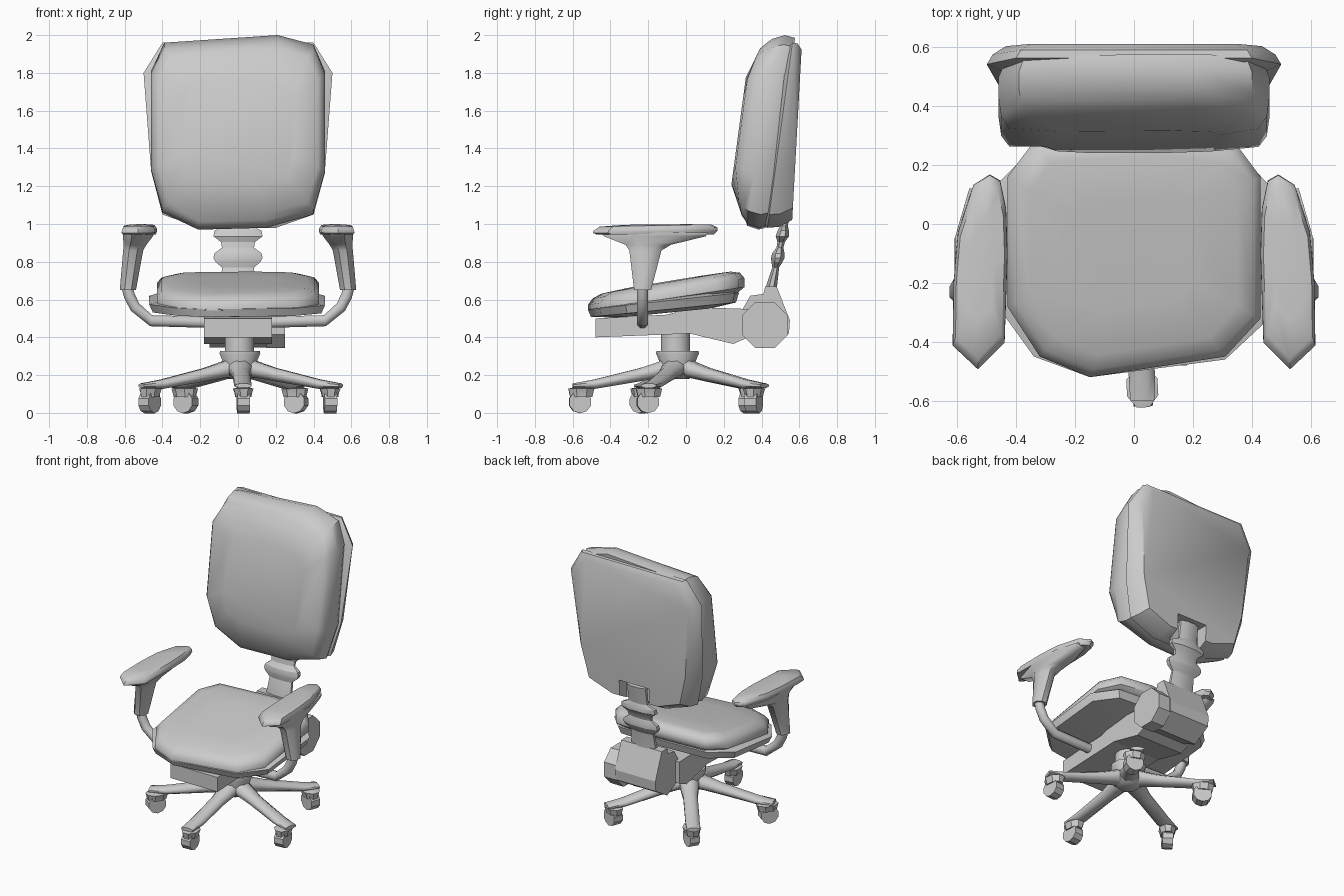
import bpy, bmesh, math
from mathutils import Vector, Matrix

if "Cube" in bpy.data.objects:
    bpy.data.objects.remove(bpy.data.objects["Cube"])

grey = bpy.data.materials.new("plain grey")
grey.use_nodes = True
COL = (0.6, 0.6, 0.6, 1)
grey.diffuse_color = COL
grey.node_tree.nodes["Principled BSDF"].inputs["Base Color"].default_value = COL


def loft(name, rings, smooth=35):
    """Closed solid skinned over rings of equal length."""
    bm = bmesh.new()
    loops = [[bm.verts.new(p) for p in r] for r in rings]
    n = len(loops[0])
    for a, b in zip(loops, loops[1:]):
        for i in range(n):
            j = (i + 1) % n
            bm.faces.new((a[i], a[j], b[j], b[i]))
    bm.faces.new(loops[0])
    bm.faces.new(loops[-1])
    bmesh.ops.recalc_face_normals(bm, faces=bm.faces)
    me = bpy.data.meshes.new(name)
    bm.to_mesh(me)
    bm.free()
    me.materials.append(grey)
    ob = bpy.data.objects.new(name, me)
    bpy.context.collection.objects.link(ob)
    bpy.ops.object.select_all(action="DESELECT")
    ob.select_set(True)
    bpy.context.view_layer.objects.active = ob
    if smooth:
        bpy.ops.object.shade_smooth_by_angle(angle=math.radians(smooth))
    return ob


def oval(cx, cy, z, hx, hy, n=8):
    k = [2 * math.pi * (i + 0.5) / n for i in range(n)]
    s = 1 / math.cos(math.pi / n)
    return [(cx + hx * s * math.cos(a), cy + hy * s * math.sin(a), z) for a in k]


def prism(name, profile, x0, x1):
    return loft(name, [[(x, y, z) for y, z in profile] for x in (x0, x1)], 0)


def tube(name, path, r, n=8):
    pts = [Vector(p) for p in path]
    rings = []
    for i, p in enumerate(pts):
        d = (pts[min(i + 1, len(pts) - 1)] - pts[max(i - 1, 0)]).normalized()
        u = Vector((0, 1, 0))
        v = d.cross(u)
        rings.append([p + r * (u * math.cos(t) + v * math.sin(t))
                      for t in (2 * math.pi * (k + 0.5) / n for k in range(n))])
    return loft(name, rings, 50)


def scaled(outline, c, sx, sy):
    return [(c[0] + (x - c[0]) * sx, c[1] + (y - c[1]) * sy) for x, y in outline]


# Seat cushion and pan, both tilted up towards the back
seat = [(-.43, .16), (-.43, -.28), (-.32, -.45), (-.15, -.52), (.31, -.45),
        (.43, -.32), (.43, .16), (.34, .28), (.1, .31), (-.34, .28)]


def seat_ring(s, base, slope, outline=seat):
    return [(x, y, base + slope * y) for x, y in scaled(outline, (0, -.1), s, s)]


loft("seat_cushion", [seat_ring(.92, .60, .14), seat_ring(1, .62, .15),
                      seat_ring(1, .66, .17), seat_ring(.94, .692, .175),
                      seat_ring(.82, .708, .17), seat_ring(.45, .713, .165)], 50)
pan = [(-.47, .13), (-.47, -.27), (-.34, -.45), (-.15, -.52), (.31, -.46),
       (.46, -.32), (.46, .13), (.34, .26), (0, .28), (-.34, .26)]
loft("seat_pan", [seat_ring(.6, .54, .1, pan), seat_ring(.96, .558, .1, pan),
                  seat_ring(1, .605, .11, pan), seat_ring(.9, .62, .13, pan)], 40)


# Backrest cushion and shell, leaning back
def lean(z):
    return .43 + .135 * (z - .97)


def back_ring(outline, sx, sz, depth, fall=0.0, taper=0.0):
    ring = []
    for x, z in scaled(outline, (0, 1.5), sx, sz):
        over = max(0, abs(z - 1.52) - .28)
        ring.append((x, lean(z) + depth + fall * over + taper * (1.9 - z), z))
    return ring


pad = [(-.46, 1.81), (-.39, 1.96), (.21, 2.0), (.40, 1.95), (.46, 1.81),
       (.46, 1.27), (.40, 1.05), (.15, .98), (-.21, .97), (-.40, 1.06), (-.46, 1.28)]
loft("back_cushion", [back_ring(pad, .95, .97, .01), back_ring(pad, 1, 1, -.045),
                      back_ring(pad, 1, .96, -.11), back_ring(pad, .98, .92, -.175, .25),
                      back_ring(pad, .92, .86, -.213, .35),
                      back_ring(pad, .65, .55, -.222)], 50)
plate = [(-.5, 1.8), (-.4, 1.96), (.4, 1.96), (.5, 1.8), (.46, 1.28),
         (.4, 1.05), (.2, .98), (-.2, .98), (-.4, 1.05), (-.46, 1.28)]
shell = loft("back_shell", [back_ring(plate, .9, .95, -.02), back_ring(plate, 1, 1, 0),
                            back_ring(plate, .96, .99, .03, taper=.035),
                            back_ring(plate, .87, .92, .055, taper=.08)], 40)

# Notch in the shell for the post
cutter = prism("notch_cutter", [(.485, .9), (.485, 1.13), (.75, 1.13), (.75, .9)], -.115, .115)
mod = shell.modifiers.new("notch", "BOOLEAN")
mod.operation = "DIFFERENCE"
mod.object = cutter
bpy.context.view_layer.objects.active = shell
bpy.ops.object.modifier_apply(modifier="notch")
bpy.data.objects.remove(cutter)

# Ribbed flexible post behind the seat: height, depth position, half width, half depth
post = [(.60, .45, .09, .03), (.68, .455, .09, .028), (.77, .475, .085, .018),
        (.80, .482, .12, .03), (.82, .486, .13, .036), (.845, .489, .125, .033),
        (.875, .497, .085, .018), (.905, .504, .09, .02), (.935, .51, .13, .035),
        (.965, .515, .125, .03), (.99, .519, .07, .02), (1.11, .535, .07, .025)]
loft("back_post", [oval(0, y, z, hx, hy) for z, y, hx, hy in post], 22)

# Tilt mechanism
prism("tilt_beam", [(-.48, .40), (.02, .42), (.25, .365), (.33, .40), (.33, .55),
                    (.04, .56), (-.1, .52), (-.48, .50)], -.18, .18)
prism("tilt_housing", [(.42, .67), (.48, .67), (.55, .49), (.545, .42), (.42, .345),
                       (.30, .40), (.30, .55), (.34, .62), (.41, .63)], -.15, .16)
prism("tilt_knob", [(y, z) for y, z, _ in oval(.418, .465, 0, .122, .122)], .15, .25)

# Armrests, one per side
arm_pad = [(.49, .165), (.545, .13), (.597, -.03), (.612, -.2), (.615, -.41),
           (.53, -.49), (.44, -.40), (.43, -.1), (.435, .05), (.455, .145)]


def pad_ring(s, base, slope):
    return [(x, y, base + slope * y) for x, y in scaled(arm_pad, (.525, -.16), s, s)]


for side, m in (("left", 1), ("right", -1)):
    def flip(rings):
        return [[(m * p[0], p[1], p[2]) for p in r] for r in rings]
    loft(side + "_arm_pad", flip([pad_ring(.95, .945, 0), pad_ring(1.01, .962, .02),
                                  pad_ring(1, .978, .03), pad_ring(.9, .995, .02),
                                  pad_ring(.5, .999, .01)]), 45)
    loft(side + "_arm_support", flip([
        oval(.583, -.23, .65, .043, .045), oval(.555, -.215, .86, .053, .085),
        oval(.545, -.20, .89, .06, .12), oval(.53, -.165, .935, .08, .27),
        oval(.525, -.165, .955, .083, .285)]), 50)
    tube(side + "_arm_tube", [(m * x, -.23, z) for x, z in
                              ((.588, .67), (.575, .62), (.545, .56), (.46, .488), (.1, .478))], .032)

# Gas column and hub
HUB = Vector((.01, -.045, 0))
loft("column", [oval(.007, -.055, z, .077, .077, 12) for z in (.3, .44)])
loft("base_hub", [oval(HUB.x, HUB.y, z, r, r, 10) for z, r in
                  ((.18, .06), (.21, .095), (.27, .09), (.315, .108), (.328, .105))], 45)


# Five legs with casters
def placed(rings, mat):
    return [[mat @ Vector(p) for p in r] for r in rings]


def leg_ring(r, lo, hi, w):
    return [(r, y, z) for y, z, _ in oval(0, (lo + hi) / 2, 0, w, (hi - lo) / 2)]


swivel = [3, 5, 70, 60, -35]
for i in range(5):
    turn = math.radians(-88 + 72 * i)
    mat = Matrix.Translation(HUB) @ Matrix.Rotation(turn, 4, "Z")
    loft("leg_%d" % (i + 1), placed([leg_ring(.02, .19, .305, .065), leg_ring(.1, .185, .27, .058),
                                     leg_ring(.2, .167, .237, .045),
                                     leg_ring(.44, .127, .177, .045),
                                     leg_ring(.555, .132, .156, .042)], mat), 60)
    at = mat @ Vector((.495, 0, 0))
    cm = Matrix.Translation(at) @ Matrix.Rotation(math.radians(swivel[i]), 4, "Z")
    loft("caster_stem_%d" % (i + 1), placed([oval(0, 0, z, .028, .028) for z in (.1, .15)], cm))
    loft("caster_hood_%d" % (i + 1), placed([oval(0, -.015, z, hx, hy) for z, hx, hy in
                                             ((.085, .042, .058), (.105, .045, .063),
                                              (.128, .053, .068), (.135, .03, .04))], cm))
    wheel = oval(-.022, .058, 0, .057, .057, 10)
    loft("caster_wheel_%d" % (i + 1), placed([[(x, y, z) for y, z, _ in wheel]
                                              for x in (-.033, .033)], cm))
